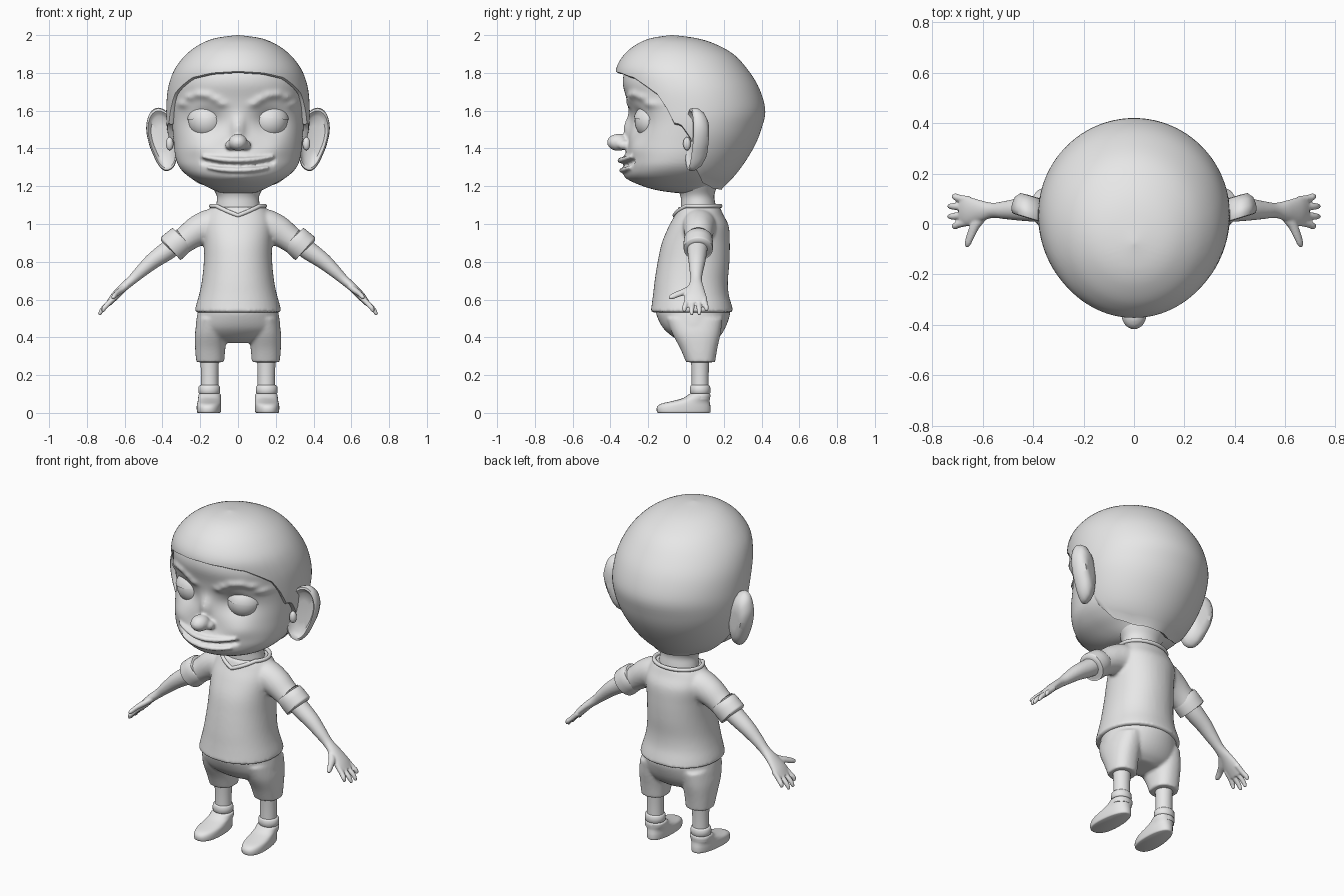
import bpy, bmesh, math
from mathutils import Vector, Matrix

if "Cube" in bpy.data.objects:
    bpy.data.objects.remove(bpy.data.objects["Cube"])

grey = bpy.data.materials.new("plain grey")
grey.use_nodes = True
grey.diffuse_color = (0.8, 0.8, 0.8, 1)
grey.node_tree.nodes["Principled BSDF"].inputs["Base Color"].default_value = (0.8, 0.8, 0.8, 1)


def dense(rows, n, closed=False):
    """Smooth spline through rows of numbers, n steps per span."""
    out, m = [], len(rows)
    pick = (lambda i: rows[i % m]) if closed else (lambda i: rows[min(max(i, 0), m - 1)])
    for i in range(m if closed else m - 1):
        for k in range(n):
            t = k / n
            out.append(tuple(0.5 * (2 * b + (c - a) * t + (2 * a - 5 * b + 4 * c - d) * t * t
                                    + (3 * b - a - 3 * c + d) * t ** 3)
                             for a, b, c, d in zip(pick(i - 1), pick(i), pick(i + 1), pick(i + 2))))
    return out if closed else out + [tuple(rows[-1])]


def lookup(table, key):
    """Linear interpolation in a table whose first column rises."""
    if key <= table[0][0]:
        return table[0][1:]
    for a, b in zip(table, table[1:]):
        if key <= b[0]:
            t = (key - a[0]) / max(b[0] - a[0], 1e-9)
            return tuple(p + (q - p) * t for p, q in zip(a[1:], b[1:]))
    return table[-1][1:]


def skin(bm, rings):
    """Join closed rings of points into a capped surface."""
    vs = [[bm.verts.new(p) for p in r] for r in rings]
    n = len(vs[0])
    new = [bm.faces.new((a[i], a[(i + 1) % n], b[(i + 1) % n], b[i]))
           for a, b in zip(vs, vs[1:]) for i in range(n)]
    new += [bm.faces.new(vs[0][::-1]), bm.faces.new(vs[-1])]
    bmesh.ops.recalc_face_normals(bm, faces=new)


def tube(bm, pts, flat=False, n=32, steps=5, power=2.0, sx=1):
    """Loft along (x, y, z, radius across, radius in y)."""
    pts = dense([(p[0] * sx,) + tuple(p[1:]) for p in pts], steps)
    rings = []
    for i, p in enumerate(pts):
        t = Vector(pts[min(i + 1, len(pts) - 1)][:3]) - Vector(pts[max(i - 1, 0)][:3])
        t = Vector((0, 0, 1)) if flat else t.normalized()
        a = t.cross(Vector((0, 1, 0))).normalized()
        b = a.cross(t)
        ring = []
        for k in range(n):
            q = 2 * math.pi * k / n
            c, s = math.cos(q), math.sin(q)
            c, s = (math.copysign(abs(v) ** (2 / power), v) for v in (c, s))
            ring.append(Vector(p[:3]) + a * c * p[3] + b * s * p[4])
        rings.append(ring)
    skin(bm, rings)


def ball(bm, at, size):
    m = Matrix.Translation(at) @ Matrix.Diagonal((*size, 1))
    return bmesh.ops.create_uvsphere(bm, u_segments=32, v_segments=20, radius=1, matrix=m)["verts"]


def finish(name, bm, mirror=False, voxel=0, smooth=4):
    me = bpy.data.meshes.new(name)
    bm.to_mesh(me)
    bm.free()
    ob = bpy.data.objects.new(name, me)
    bpy.context.collection.objects.link(ob)
    me.materials.append(grey)
    bpy.ops.object.select_all(action='DESELECT')
    ob.select_set(True)
    bpy.context.view_layer.objects.active = ob
    bpy.ops.object.shade_smooth_by_angle(angle=math.radians(50))
    if voxel:
        r = ob.modifiers.new("blend", 'REMESH')
        r.mode, r.voxel_size, r.use_smooth_shade = 'VOXEL', voxel, True
        s = ob.modifiers.new("soften", 'SMOOTH')
        s.factor, s.iterations = 0.5, smooth
    if mirror:
        ob.modifiers.new("mirror", 'MIRROR').use_mirror_merge = False
    return ob


# Head surface from a table of (z, half width, front y, back y)
def surface(table, th, z, power):
    w, f, b = lookup(table, z)
    s, c = math.sin(th), math.cos(th)
    x = math.copysign(abs(s) ** (2 / power), s) * w
    y = (f + b) / 2 - math.copysign(abs(c) ** (2 / power), c) * (b - f) / 2
    return Vector((x, y, z))


FACE = dense([(1.165, .09, -.06, .12), (1.18, .13, -.16, .14), (1.21, .19, -.25, .16),
              (1.25, .26, -.31, .19), (1.30, .31, -.32, .23), (1.36, .332, -.315, .27),
              (1.45, .342, -.305, .30), (1.55, .35, -.295, .33), (1.65, .355, -.312, .35),
              (1.75, .345, -.335, .33), (1.83, .30, -.31, .27), (1.9, .2, -.22, .16)], 5)
# Soft bumps: |x|, z, height, spread x, spread z
BUMPS = [(.165, 1.545, -.04, .075, .065), (0, 1.51, .035, .035, .06), (.2, 1.40, .012, .07, .05),
         (0, 1.325, .025, .12, .045), (0, 1.245, .015, .08, .03)]
BUMPS += [(x, z, .014, .028, .02) for x, z in
          ((.085, 1.635), (.12, 1.66), (.165, 1.68), (.21, 1.685), (.255, 1.67), (.29, 1.635))]


def face_point(th, z):
    p = surface(FACE, th, z, 2.2)
    if math.cos(th) > 0:
        d = sum(h * math.exp(-((abs(p.x) - x) / sx) ** 2 - ((z - bz) / sz) ** 2)
                for x, bz, h, sx, sz in BUMPS)
        groove = 1.307 + .7 * p.x ** 2
        if abs(p.x) < .19:
            d -= .022 * math.exp(-((z - groove) / .012) ** 2)
        p += Vector((math.sin(th) * .5, -math.cos(th), 0)).normalized() * d
    return p


bm = bmesh.new()
skin(bm, [[face_point(2 * math.pi * k / 120, 1.165 + .735 * i / 90) for k in range(120)]
          for i in range(91)])
# Nose and nostrils
ball(bm, (0, -.358, 1.432), (.05, .06, .045))
for s in (-1, 1):
    ball(bm, (s * .04, -.325, 1.418), (.028, .038, .026))
# Lips follow the face
for base, r, half in ((1.337, .015, .185), (1.284, .014, .16)):
    pts = []
    for i in range(13):
        x = half * (i - 6) / 6
        z = base + .6 * x * x
        th = math.asin((abs(x) / lookup(FACE, z)[0]) ** 1.1) * (1 if x > 0 else -1)
        p = face_point(th, z)
        k = r * (1 - .45 * abs(x / half) ** 3)
        pts.append((p.x, p.y - .003, z, k, k * 1.3))
    tube(bm, pts, n=16, steps=3)
finish("head", bm, voxel=.008, smooth=3)

# Hair cap with fringe, sideburns and rolled edge
HAIR = dense([(1.185, .16, -.2, .19), (1.22, .235, -.25, .225), (1.27, .29, -.3, .27),
              (1.34, .33, -.325, .32), (1.42, .357, -.33, .367), (1.5, .375, -.335, .398),
              (1.6, .38, -.35, .42), (1.72, .37, -.365, .387), (1.82, .335, -.37, .325),
              (1.9, .272, -.325, .25), (1.955, .195, -.255, .15), (1.985, .115, -.18, .05),
              (2.0, .004, -.08, -.07)], 5)
LINE = [(0, 1.808), (.4, 1.80), (.75, 1.775), (.95, 1.73), (1.1, 1.69), (1.2, 1.62), (1.3, 1.535),
        (1.4, 1.53), (1.6, 1.44), (1.75, 1.31), (2.0, 1.225), (2.4, 1.195), (3.15, 1.187)]
rings = []
for i in range(41):
    ring = []
    for k in range(120):
        th = 2 * math.pi * k / 120
        end = lookup(LINE, abs(math.pi - abs(th - math.pi)))[0]
        ring.append(surface(HAIR, th, 2 - (2 - end) * (i / 40) ** 1.6, 2.0))
    rings.append(ring)
for shrink, drop in ((.97, .008), (.93, .004), (.84, -.01), (.4, -.03)):
    rings.append([Vector((p.x * shrink, .05 + (p.y - .05) * shrink, p.z - drop)) for p in rings[40]])
bm = bmesh.new()
skin(bm, rings)
finish("hair", bm)

# Eyes and half-closed lids
bm = bmesh.new()
ball(bm, (.165, -.172, 1.545), (.1, .1, .1))
finish("eye", bm, mirror=True)
for name, r, z, up, tilt in (("upper_lid", .106, 1.562, 1, .1), ("lower_lid", .103, 1.475, -1, 0)):
    bm = bmesh.new()
    ball(bm, (.165, -.172, 1.545), (r, r, r * .92))
    cut = bmesh.ops.bisect_plane(bm, geom=bm.verts[:] + bm.edges[:] + bm.faces[:],
                                 plane_co=(.165, -.172, z), plane_no=(tilt, 0, up), clear_inner=True)
    bmesh.ops.holes_fill(bm, edges=[e for e in bm.edges if e.is_boundary])
    finish(name, bm, mirror=True)

# Ear: outline shrunk and pushed through depth
OUT = dense([(0, 1.57), (.03, 1.605), (.07, 1.615), (.105, 1.59), (.123, 1.54), (.125, 1.49),
             (.113, 1.43), (.093, 1.375), (.06, 1.31), (.02, 1.28), (-.025, 1.31),
             (-.04, 1.4), (-.03, 1.5)], 4, True)
bm = bmesh.new()
rings = []
for s, d in ((.3, .085), (.6, .08), (.85, .055), (.97, .025), (1, .005), (.97, -.012),
             (.9, -.014), (.82, -.002), (.72, .012), (.4, .02)):
    rings.append([(.36 + .035 + (u - .035) * s, .02 + .3 * u * s + d, 1.455 + (z - 1.455) * s)
                  for u, z in OUT])
skin(bm, rings)
ball(bm, (.362, .005, 1.425), (.02, .02, .035))
finish("ear", bm, mirror=True)

# Neck
bm = bmesh.new()
tube(bm, [(0, .07, 1.03, .125, .1), (0, .065, 1.1, .115, .092), (0, .06, 1.15, .113, .09),
          (0, .055, 1.2, .14, .11), (0, .05, 1.25, .17, .13)], flat=True)
finish("neck", bm)

# Shirt body with sleeves
bm = bmesh.new()
tube(bm, [(0, .032, .532, .231, .22), (0, .03, .57, .222, .212), (0, .026, .63, .205, .2),
          (0, .028, .7, .191, .194), (0, .04, .8, .181, .19), (0, .052, .9, .18, .18),
          (0, .068, .99, .185, .158), (0, .07, 1.05, .17, .127), (0, .07, 1.09, .142, .11)],
     flat=True, n=48, power=2.15)
for s in (-1, 1):
    tube(bm, [(.06, .07, .995, .085, .085), (.14, .07, .99, .09, .09), (.21, .068, .965, .082, .08),
              (.27, .066, .925, .07, .072), (.33, .065, .88, .066, .068)], sx=s)
finish("shirt", bm, voxel=.01, smooth=4)

# Rolled sleeve cuff
bm = bmesh.new()
tube(bm, [(.293, .065, .925, .069, .068), (.297, .065, .921, .077, .076), (.35, .065, .874, .08, .078),
          (.357, .065, .868, .076, .074), (.36, .065, .865, .06, .06)], steps=2)
finish("sleeve_cuff", bm, mirror=True)

# V-neck collar band
path = bpy.data.curves.new("collar", 'CURVE')
path.dimensions, path.bevel_depth, path.bevel_resolution = '3D', .011, 3
line = path.splines.new('POLY')
line.points.add(47)
line.use_cyclic_u = True
for k, p in enumerate(line.points):
    q = math.pi * (2 * k / 48 - 1)
    v = max(0, 1 - abs(q) / .9)
    p.co = (.143 * math.sin(q), .07 - (.112 + .018 * v) * math.cos(q), 1.095 - .05 * v, 1)
path.materials.append(grey)
bpy.context.collection.objects.link(bpy.data.objects.new("collar", path))

# Arm, palm, fingers and thumb
bm = bmesh.new()
tube(bm, [(.32, .062, .9, .052, .055), (.38, .06, .855, .05, .052), (.45, .058, .805, .043, .045),
          (.51, .055, .752, .034, .036), (.56, .054, .705, .026, .03), (.61, .052, .662, .023, .043),
          (.655, .05, .615, .021, .058), (.685, .05, .578, .015, .056)])
for y0, y1, x, z in ((.095, .108, .715, .54), (.066, .07, .735, .518),
                     (.036, .03, .735, .518), (.008, -.008, .715, .535)):
    tube(bm, [(.65, y0, .615, .015, .015), (.69, (y0 + y1) / 2, .575, .014, .0145),
              ((x + .69) / 2 + .006, y1, (z + .575) / 2, .013, .0135), (x, y1, z, .008, .008)], n=14)
tube(bm, [(.59, .04, .67, .015, .02), (.625, .0, .645, .017, .02), (.645, -.04, .63, .014, .018),
          (.658, -.075, .615, .012, .015), (.663, -.09, .608, .007, .008)], n=14)
finish("arm_and_hand", bm, mirror=True, voxel=.005, smooth=4)

# Shorts
bm = bmesh.new()
tube(bm, [(0, .036, .56, .205, .195), (0, .038, .52, .216, .195), (0, .043, .45, .222, .165),
          (0, .055, .4, .19, .12), (0, .065, .37, .1, .07)], flat=True, n=48)
for s in (-1, 1):
    tube(bm, [(.13, .045, .5, .085, .15), (.142, .055, .42, .086, .128), (.147, .068, .34, .08, .098),
              (.147, .077, .268, .074, .077)], flat=True, sx=s, power=2.3)
finish("shorts", bm, voxel=.009, smooth=4)

# Leg, sock and shoe
bm = bmesh.new()
tube(bm, [(.15, .075, .3, .05, .05), (.15, .075, .2, .046, .045), (.15, .075, .08, .047, .046)], flat=True)
finish("leg", bm, mirror=True)
bm = bmesh.new()
tube(bm, [(.152, .075, .07, .055, .052), (.152, .075, .097, .057, .054), (.152, .075, .102, .05, .048),
          (.152, .075, .107, .057, .054), (.152, .075, .14, .056, .053), (.152, .075, .147, .046, .045)],
     flat=True, steps=2)
finish("sock", bm, mirror=True)
bm = bmesh.new()
tube(bm, [(.153, -.012, 0, .06, .135), (.153, -.012, .006, .065, .142), (.153, -.012, .03, .065, .142),
          (.153, -.003, .048, .063, .13), (.153, .025, .062, .06, .1), (.153, .055, .078, .058, .071),
          (.153, .07, .097, .056, .057), (.153, .072, .102, .05, .05)], flat=True, steps=3, power=2.3)
for v in bm.verts:  # wide toe, narrow heel
    k = min(max((v.co.y + .15) / .28, 0), 1)
    v.co.x = .153 + (v.co.x - .153) * (1.05 - .2 * k * max(0, 1 - v.co.z / .08)) - .012 * (k - .5)
finish("shoe", bm, mirror=True)
